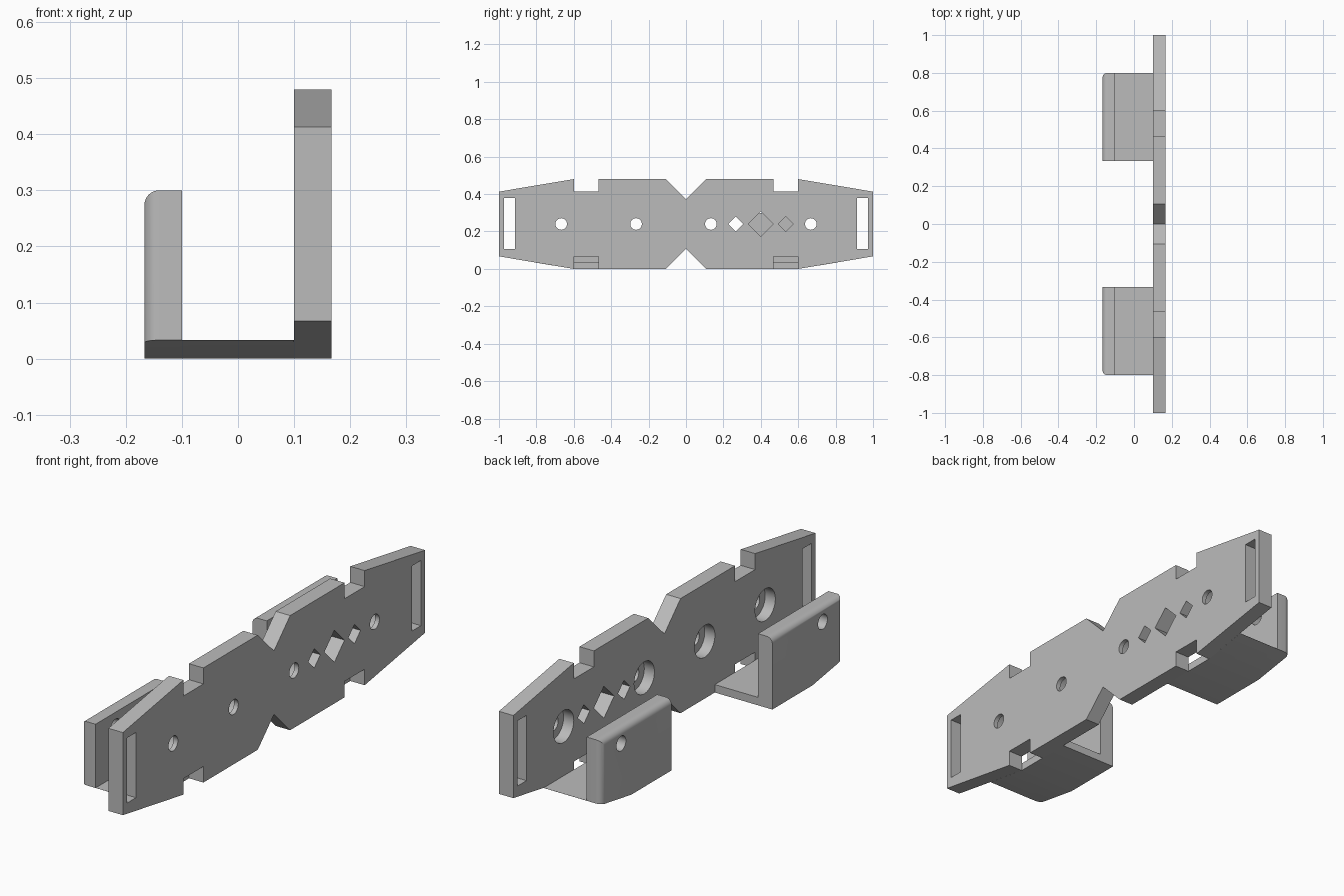
import bpy, bmesh, math
from mathutils import Vector

if "Cube" in bpy.data.objects:
    bpy.data.objects.remove(bpy.data.objects["Cube"])

grey = bpy.data.materials.new("light grey")
grey.diffuse_color = (0.5, 0.5, 0.5, 1)
grey.use_nodes = True
grey.node_tree.nodes["Principled BSDF"].inputs["Base Color"].default_value = grey.diffuse_color


def prism(name, outline, axis, a, b):
    """Extrude a closed outline along x (outline is y,z) or along y (outline is x,z)."""
    bm = bmesh.new()
    place = (lambda p, t: (t, p[0], p[1])) if axis == "x" else (lambda p, t: (p[0], t, p[1]))
    base = bm.faces.new([bm.verts.new(place(p, a)) for p in outline])
    ext = bmesh.ops.extrude_face_region(bm, geom=[base])
    step = Vector((b - a, 0, 0)) if axis == "x" else Vector((0, b - a, 0))
    bmesh.ops.translate(bm, vec=step, verts=[v for v in ext["geom"] if isinstance(v, bmesh.types.BMVert)])
    bmesh.ops.recalc_face_normals(bm, faces=bm.faces)
    mesh = bpy.data.meshes.new(name)
    bm.to_mesh(mesh)
    bm.free()
    mesh.materials.append(grey)
    ob = bpy.data.objects.new(name, mesh)
    bpy.context.collection.objects.link(ob)
    return ob


def ngon(y, z, r, n):
    return [(y + r * math.cos(2 * math.pi * i / n), z + r * math.sin(2 * math.pi * i / n)) for i in range(n)]


def cut(ob, outline, a, b):
    """Subtract a prism running along x."""
    tool = prism("cutter", outline, "x", a, b)
    tool.hide_render = True
    mod = ob.modifiers.new("cut", "BOOLEAN")
    mod.operation, mod.solver, mod.object = "DIFFERENCE", "EXACT", tool
    bpy.context.view_layer.objects.active = ob
    bpy.ops.object.modifier_apply(modifier=mod.name)
    bpy.data.objects.remove(tool)


def smooth(ob):
    bpy.ops.object.select_all(action="DESELECT")
    ob.select_set(True)
    bpy.context.view_layer.objects.active = ob
    bpy.ops.object.shade_smooth_by_angle(angle=math.radians(30))


X0, X1 = 0.1, 0.1667      # plate thickness range
MID = 0.24                # height of the hole row

# Main plate: tapered ends, square notches, central V cuts
half_top = [(0, 0.373), (0.107, 0.48), (0.467, 0.48), (0.467, 0.413), (0.6, 0.413), (0.6, 0.48), (1, 0.413)]
half = half_top + [(y, 0.48 - z) for y, z in reversed(half_top)]
outline = half + [(-y, z) for y, z in reversed(half) if y > 0]
plate = prism("main_plate", outline, "x", X0, X1)

# End slots
for s in (1, -1):
    cut(plate, [(s * 0.913, 0.107), (s * 0.973, 0.107), (s * 0.973, 0.38), (s * 0.913, 0.38)], 0, 0.3)
# Diamond windows
for y, r in ((0.267, 0.04), (0.4, 0.067), (0.533, 0.04)):
    cut(plate, ngon(y, MID, r, 4), 0, 0.3)
# Bolt holes with recesses on the inner side
for y in (-0.667, -0.267, 0.133, 0.667):
    cut(plate, ngon(y, MID, 0.031, 32), 0, 0.3)
    cut(plate, ngon(y, MID, 0.067, 40), 0, X0 + 0.047)
smooth(plate)

# Two L-shaped brackets behind the plate
L = [(X0, 0), (X0, 0.0333), (-0.1, 0.0333), (-0.1, 0.3), (-X1, 0.3), (-X1, 0)]
for s, name in ((1, "back_bracket"), (-1, "front_bracket")):
    ob = prism(name, L, "y", s * 0.3333, s * 0.8)
    # Round the top outer edge and the end vertical edge of the wall
    bm = bmesh.new()
    bm.from_mesh(ob.data)

    def rounded(e):
        c = (e.verts[0].co + e.verts[1].co) / 2
        on_face = abs(c.x + X1) < 1e-4
        return on_face and (abs(c.z - 0.3) < 1e-4 or abs(c.y - s * 0.8) < 1e-4)

    bmesh.ops.bevel(bm, geom=[e for e in bm.edges if rounded(e)], offset=0.026, segments=8,
                    profile=0.5, affect="EDGES")
    bm.to_mesh(ob.data)
    bm.free()
    # Sloped underside in line with the plate taper
    cut(ob, [(s * 0.6, 0), (s * 0.84, 0.0396), (s * 0.84, -0.1), (s * 0.6, -0.1)], -0.3, 0.3)
    # Bolt hole through the wall
    cut(ob, ngon(s * 0.667, MID, 0.031, 32), -0.3, 0)
    smooth(ob)
